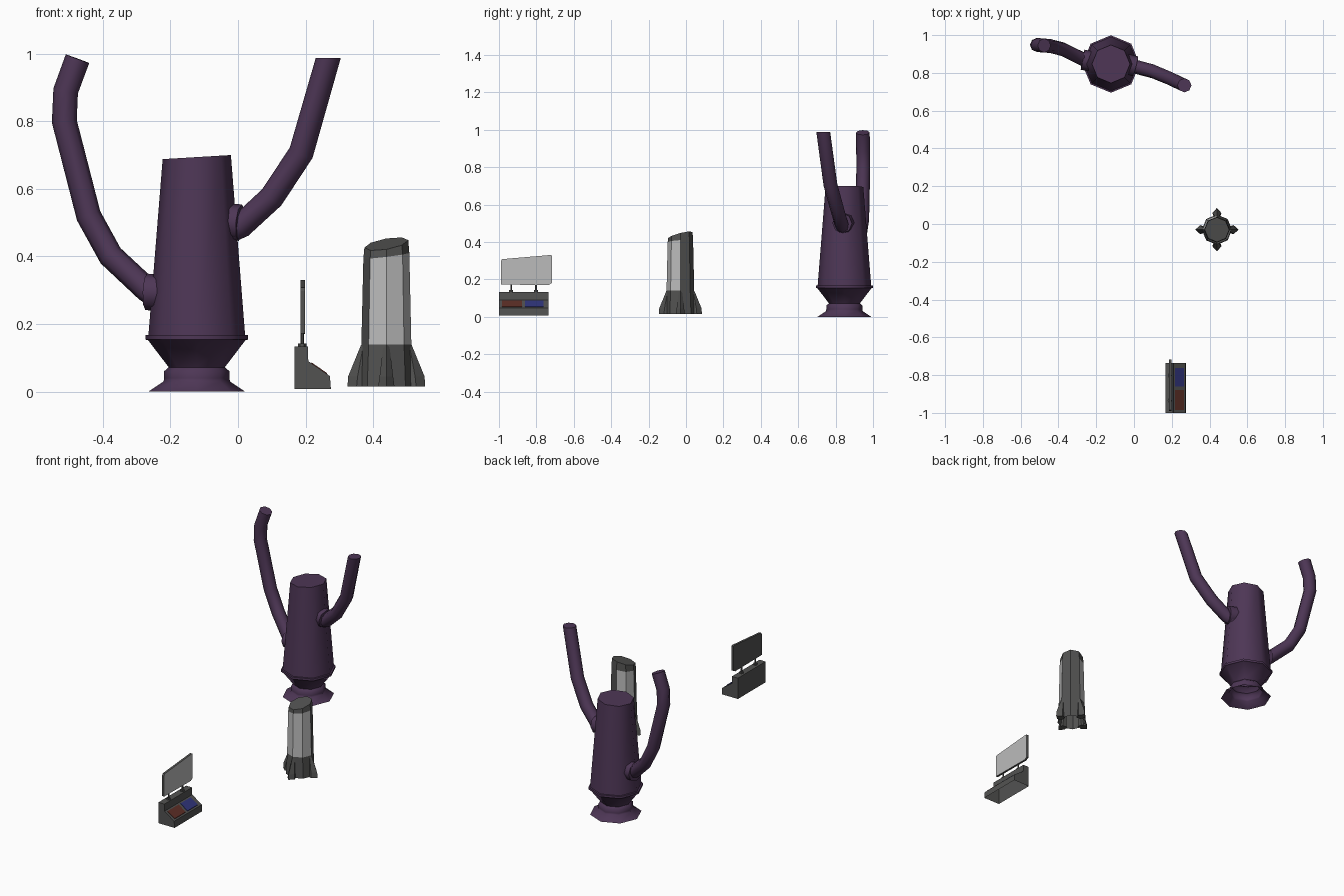
import bpy, bmesh, math
from mathutils import Vector

if "Cube" in bpy.data.objects:
    bpy.data.objects.remove(bpy.data.objects["Cube"])


def material(name, rgb):
    m = bpy.data.materials.new(name)
    m.diffuse_color = (*rgb, 1)
    m.use_nodes = True
    m.node_tree.nodes["Principled BSDF"].inputs["Base Color"].default_value = m.diffuse_color
    return m


PURPLE = material("dusky purple", (0.075, 0.037, 0.092))
GREY = material("dark grey", (0.085, 0.085, 0.083))
WHITE = material("light grey", (0.50, 0.50, 0.50))
RED = material("dull red", (0.11, 0.028, 0.02))
BLUE = material("deep blue", (0.03, 0.035, 0.20))


def finish(name, bm, mats, smooth=None):
    bmesh.ops.recalc_face_normals(bm, faces=bm.faces)
    me = bpy.data.meshes.new(name)
    bm.to_mesh(me)
    bm.free()
    for m in mats:
        me.materials.append(m)
    ob = bpy.data.objects.new(name, me)
    bpy.context.collection.objects.link(ob)
    if smooth:
        bpy.ops.object.select_all(action='DESELECT')
        ob.select_set(True)
        bpy.context.view_layer.objects.active = ob
        bpy.ops.object.shade_smooth_by_angle(angle=math.radians(smooth))
    return ob


def bridge(bm, rings, cap_start=False, cap_end=True):
    n = len(rings[0])
    for a, b in zip(rings, rings[1:]):
        for i in range(n):
            bm.faces.new((a[i], a[(i + 1) % n], b[(i + 1) % n], b[i]))
    if cap_start:
        bm.faces.new(rings[0])
    if cap_end:
        bm.faces.new(rings[-1])


def lathe(cx, cy, profile, sides=8):
    """profile rows: radius, height, slope along x, slope along y"""
    bm = bmesh.new()
    rings = []
    for r, z, sx, sy in profile:
        ring = []
        for i in range(sides):
            a = 2 * math.pi * i / sides
            dx, dy = r * math.cos(a), r * math.sin(a)
            ring.append(bm.verts.new((cx + dx, cy + dy, z + sx * dx + sy * dy)))
        rings.append(ring)
    bridge(bm, rings)
    return bm


def tube(name, pts, radius, mat, sides=8, end_dir=None, smooth=50):
    bm = bmesh.new()
    pts = [Vector(p) for p in pts]
    rings = []
    for i, p in enumerate(pts):
        t = Vector()
        if i > 0:
            t += (p - pts[i - 1]).normalized()
        if i < len(pts) - 1:
            t += (pts[i + 1] - p).normalized()
        if end_dir and i == len(pts) - 1:
            t = Vector(end_dir)
        t.normalize()
        ref = Vector((1, 0, 0)) if abs(t.y) > 0.9 else Vector((0, 1, 0))
        u = ref.cross(t).normalized()
        v = t.cross(u)
        ring = []
        for k in range(sides):
            a = 2 * math.pi * k / sides
            ring.append(bm.verts.new(p + radius * (math.cos(a) * u + math.sin(a) * v)))
        rings.append(ring)
    bridge(bm, rings, cap_start=True)
    return finish(name, bm, [mat], smooth)


def prism(name, outline, y0, y1, mat, bottom=True):
    """xz outline extruded along y; the last outline edge is the bottom"""
    bm = bmesh.new()
    a = [bm.verts.new((x, y0, z)) for x, z in outline]
    b = [bm.verts.new((x, y1, z)) for x, z in outline]
    n = len(a)
    for i in range(n if bottom else n - 1):
        j = (i + 1) % n
        bm.faces.new((a[i], a[j], b[j], b[i]))
    bm.faces.new(a)
    bm.faces.new(b)
    return finish(name, bm, [mat])


# --- purple tower: pedestal, flange and tapered octagonal body
TX, TY = -0.122, 0.847
tower = [(0.143, 0), (0.098, 0.03), (0.097, 0.04), (0.097, 0.06), (0.083, 0.072),
         (0.144, 0.152), (0.152, 0.154), (0.152, 0.167), (0.143, 0.168)]
rows = [(r, z, 0, 0) for r, z in tower] + [(0.101, 0.694, 0.06, 0)]
finish("tower_body", lathe(TX, TY, rows), [PURPLE], 50)

# --- two bent pipe arms with collars
tube("left_arm", [(-0.23, 0.86, 0.275), (-0.27, 0.872, 0.302), (-0.377, 0.925, 0.402),
                  (-0.442, 0.942, 0.52), (-0.514, 0.948, 0.80), (-0.51, 0.947, 0.89),
                  (-0.475, 0.945, 0.985)], 0.037, PURPLE)
tube("left_collar", [(-0.22, 0.86, 0.293), (-0.272, 0.87, 0.295)], 0.054, PURPLE)
tube("right_arm", [(-0.03, 0.845, 0.475), (0.01, 0.832, 0.492), (0.10, 0.808, 0.575),
                   (0.187, 0.772, 0.707), (0.267, 0.734, 0.987)], 0.037, PURPLE,
     end_dir=(0, 0, 1))
tube("right_collar", [(-0.05, 0.85, 0.505), (0.007, 0.835, 0.50)], 0.054, PURPLE)

# --- capsule: dark shell with light panels on some sides
CX, CY = 0.439, -0.03
bm = lathe(CX, CY, [(0.080, 0.015, 0, 0), (0.074, 0.14, 0, 0),
                    (0.068, 0.402, 0.12, 0.05), (0.065, 0.437, 0.17, 0.25)])
for f in bm.faces:
    c = f.calc_center_median()
    ang = math.degrees(math.atan2(c.y - CY, c.x - CX)) % 360
    if 0.2 < c.z < 0.35 and (ang > 225 or 90 < ang < 180):
        f.material_index = 1
finish("capsule", bm, [GREY, WHITE])

# --- four wedge fins around the capsule
for k in range(4):
    a = k * math.pi / 2
    d, s = Vector((math.cos(a), math.sin(a), 0)), Vector((-math.sin(a), math.cos(a), 0))
    base = Vector((CX, CY, 0))
    bm = bmesh.new()
    rings = []
    for r_in, r_mid, r_out, w, z in ((0.06, 0.088, 0.115, 0.024, 0.015),
                                     (0.06, 0.085, 0.113, 0.020, 0.045),
                                     (0.055, 0.068, 0.075, 0.009, 0.138)):
        section = ((r_in, -w * 0.6), (r_mid, -w), (r_out, 0), (r_mid, w), (r_in, w * 0.6))
        rings.append([bm.verts.new(base + d * r + s * o + Vector((0, 0, z)))
                      for r, o in section])
    bridge(bm, rings, cap_start=True)
    finish("capsule_fin", bm, [GREY])

# --- control console, open underneath
prism("console", [(0.167, 0.007), (0.167, 0.133), (0.207, 0.133), (0.208, 0.09),
                  (0.272, 0.046), (0.275, 0.007)], -1.0, -0.735, GREY, bottom=False)

# --- coloured panels lying on the slope
def on_slope(x, lift):
    return 0.09 - (x - 0.208) * 0.6875 + lift

for name, y0, y1, mat in (("red_panel", -0.984, -0.878, RED),
                          ("blue_panel", -0.860, -0.763, BLUE)):
    xa, xb = 0.217, 0.264
    prism(name, [(xa, on_slope(xa, -0.001)), (xa, on_slope(xa, 0.003)),
                 (xb, on_slope(xb, 0.003)), (xb, on_slope(xb, -0.001))], y0, y1, mat)

# --- screen posts with small feet
for y in (-0.935, -0.802):
    tube("screen_post", [(0.19, y, 0.13), (0.19, y, 0.18)], 0.005, GREY, 6)
    tube("post_foot", [(0.19, y, 0.13), (0.19, y, 0.142)], 0.012, GREY, 6)

# --- skewed screen, light on the viewing side
bm = bmesh.new()
shape = ((-0.99, 0.172), (-0.735, 0.170), (-0.717, 0.18), (-0.717, 0.328),
         (-0.727, 0.330), (-0.984, 0.308), (-0.99, 0.298))
rings = [[bm.verts.new((x, y, z)) for y, z in shape] for x in (0.185, 0.198)]
bridge(bm, rings, cap_start=True)
for f in bm.faces:
    if f.calc_center_median().x > 0.196:
        f.material_index = 1
finish("screen", bm, [GREY, WHITE])
